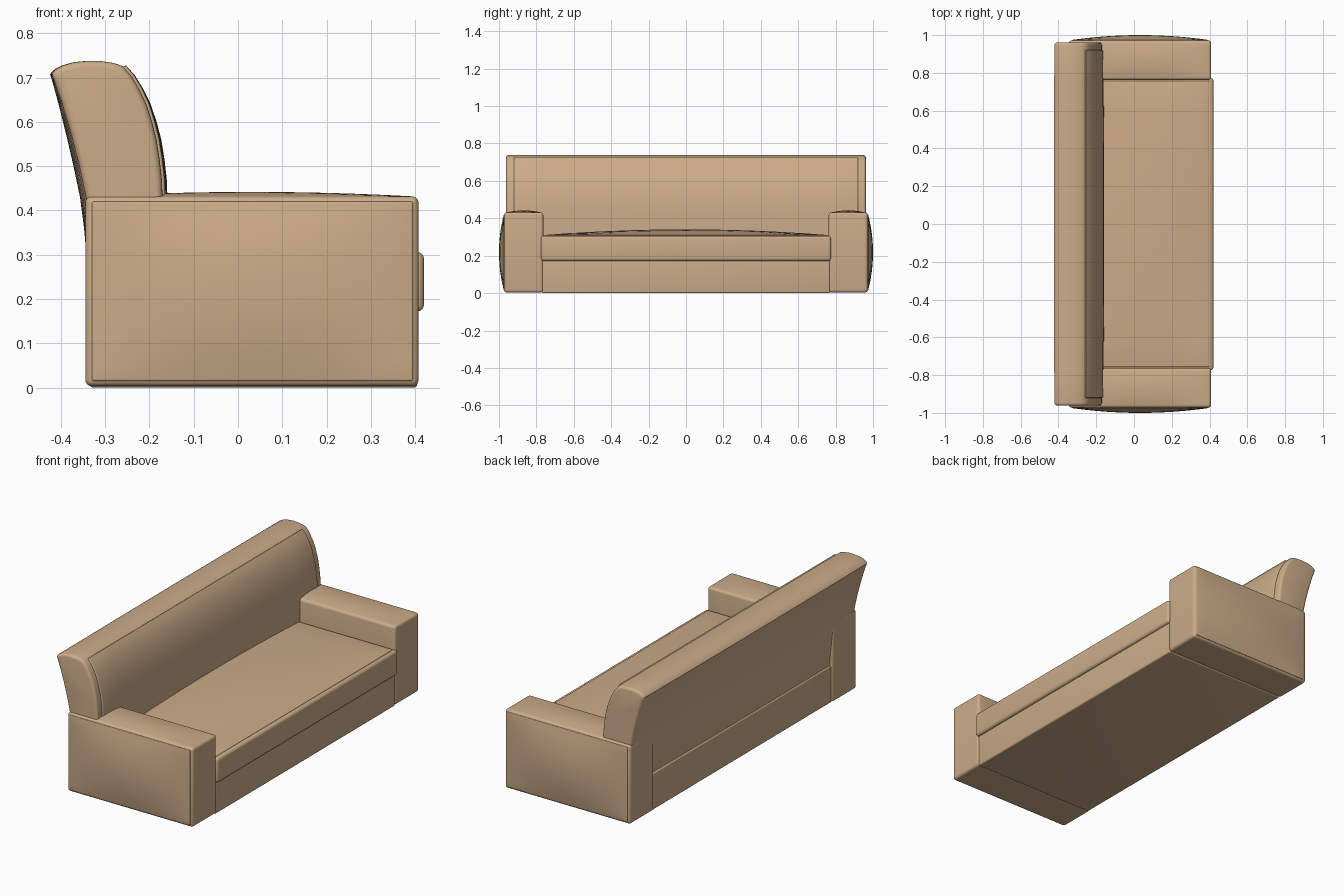
import bpy, bmesh
from mathutils import Vector

if "Cube" in bpy.data.objects:
    bpy.data.objects.remove(bpy.data.objects["Cube"])

fabric = bpy.data.materials.new("tan_fabric")
fabric.diffuse_color = (0.60, 0.41, 0.25, 1)
fabric.use_nodes = True
fabric.node_tree.nodes["Principled BSDF"].inputs["Base Color"].default_value = fabric.diffuse_color


def finish(name, bm):
    bmesh.ops.recalc_face_normals(bm, faces=bm.faces)
    mesh = bpy.data.meshes.new(name)
    bm.to_mesh(mesh)
    bm.free()
    obj = bpy.data.objects.new(name, mesh)
    bpy.context.collection.objects.link(obj)
    mesh.materials.append(fabric)
    bpy.ops.object.select_all(action='DESELECT')
    obj.select_set(True)
    bpy.context.view_layer.objects.active = obj
    bpy.ops.object.shade_smooth_by_angle(angle=0.6)
    return obj


def cushion(name, lo, hi, r, axis=None, side=1, puff=0.0, cells=12):
    """Rounded box with one optionally puffed face."""
    bm = bmesh.new()
    bmesh.ops.create_cube(bm, size=1)
    mid = [(a + b) / 2 for a, b in zip(lo, hi)]
    half = [(b - a) / 2 for a, b in zip(lo, hi)]
    for v in bm.verts:
        v.co = Vector([m + c * 2 * h for m, c, h in zip(mid, v.co, half)])
    bmesh.ops.bevel(bm, geom=bm.edges[:], offset=r, segments=4, profile=0.5,
                    affect='EDGES')
    if axis is not None:
        others = [a for a in range(3) if a != axis]
        for a in others:
            normal = Vector([float(i == a) for i in range(3)])
            for k in range(1, cells):
                p = Vector(mid)
                p[a] += (half[a] - r) * (2 * k / cells - 1)
                bmesh.ops.bisect_plane(bm, geom=bm.verts[:] + bm.edges[:] + bm.faces[:],
                                       plane_co=p, plane_no=normal)
        for v in bm.verts:
            if side * (v.co[axis] - mid[axis]) > half[axis] - 1e-4:
                w = 1.0
                for a in others:
                    u = min(1, abs(v.co[a] - mid[a]) / (half[a] - r))
                    w *= 1 - u * u
                v.co[axis] += side * puff * w
    return finish(name, bm)


def long_profile(name, pts, half_len, r, back_puff=0.0, front_puff=0.0, cells=12):
    """XZ profile swept along y, with back and front swelling mid-length."""
    bm = bmesh.new()
    rings = []
    # the end cells are kept wide enough for the bevel
    for k in range(cells + 1):
        y = half_len * (2 * k / cells - 1)
        s = 1 - (y / half_len) ** 2
        ring = []
        for x, z in pts:
            t = max(0, 1 - ((z - 0.45) / 0.3) ** 2)
            dx = -back_puff * s * t if x < -0.32 else front_puff * s * t
            ring.append(bm.verts.new((x + dx, y, z)))
        rings.append(ring)
    n = len(pts)
    for a, b in zip(rings, rings[1:]):
        for i in range(n):
            bm.faces.new((a[i], a[(i + 1) % n], b[(i + 1) % n], b[i]))
    caps = [bm.faces.new(rings[0]), bm.faces.new(rings[-1])]
    bmesh.ops.recalc_face_normals(bm, faces=bm.faces)
    rim = list({e for f in caps for e in f.edges})
    bmesh.ops.bevel(bm, geom=rim, offset=r, segments=4, profile=0.5,
                    affect='EDGES', clamp_overlap=True)
    return finish(name, bm)


# base between the arms
cushion("base", (-0.335, -0.77, 0), (0.405, 0.77, 0.20), 0.008)

# seat and its crowned top panel
cushion("seat", (-0.325, -0.775, 0.172), (0.42, 0.775, 0.306), 0.015)
cushion("seat_top_panel", (-0.325, -0.757, 0.28), (0.398, 0.757, 0.311), 0.005,
        axis=2, puff=0.03)

# arms with bulging outer panels
for side, label in ((-1, "right"), (1, "left")):
    ys = sorted((side * 0.763, side * 0.972))
    cushion(label + "_arm", (-0.345, ys[0], 0.003), (0.408, ys[1], 0.432), 0.015,
            axis=2, puff=0.01)
    ys = sorted((side * 0.95, side * 0.975))
    cushion(label + "_arm_panel", (-0.33, ys[0], 0.015), (0.395, ys[1], 0.42), 0.004,
            axis=1, side=side, puff=0.025)

# backrest with rounded top and reclined back
front = [(-0.26, 0.726), (-0.24, 0.703), (-0.222, 0.672), (-0.207, 0.64),
         (-0.194, 0.6), (-0.184, 0.56), (-0.177, 0.515), (-0.172, 0.47),
         (-0.17, 0.42), (-0.168, 0.3), (-0.168, 0.2)]
back = [(-0.325, 0.2), (-0.332, 0.3), (-0.335, 0.36), (-0.343, 0.43),
        (-0.358, 0.5), (-0.376, 0.57), (-0.397, 0.64), (-0.414, 0.69)]
top = [(-0.421, 0.708), (-0.413, 0.718), (-0.395, 0.728), (-0.37, 0.735),
       (-0.34, 0.738), (-0.31, 0.7375), (-0.28, 0.733)]
long_profile("backrest", front + back + top, 0.962, 0.015, back_puff=0.014)

# padded front panel of the backrest
pad = [(x + 0.006, z + 0.002) for x, z in front]
long_profile("backrest_front_panel", pad + [(-0.23, 0.2), (-0.24, 0.5), (-0.275, 0.715)],
             0.92, 0.005, front_puff=0.005)
